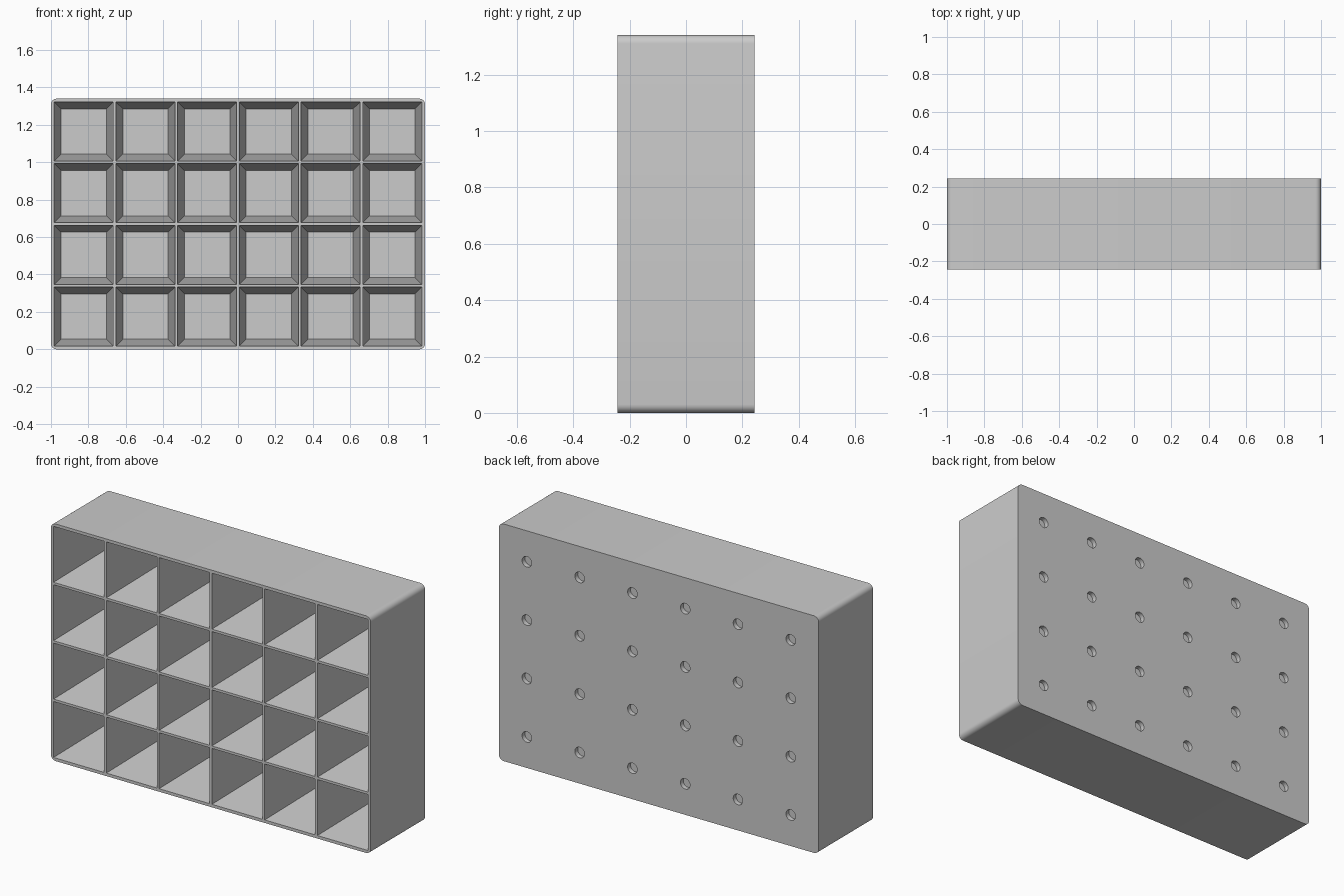
import bpy, bmesh, math
from mathutils import Matrix, Vector

if "Cube" in bpy.data.objects:
    bpy.data.objects.remove(bpy.data.objects["Cube"])

W, H, D = 2.0, 1.34, 0.486      # overall width, height, depth
PITCH = 0.33
FRONT, BACK = -D / 2, D / 2
FLOOR = 0.207                   # y of the pocket floors
CENTRES = [((i - 2.5) * PITCH, H / 2 + (j - 1.5) * PITCH)
           for i in range(6) for j in range(4)]


def finish(bm, name):
    bmesh.ops.recalc_face_normals(bm, faces=bm.faces)
    me = bpy.data.meshes.new(name)
    bm.to_mesh(me)
    bm.free()
    ob = bpy.data.objects.new(name, me)
    bpy.context.collection.objects.link(ob)
    return ob


def loft(bm, ring_a, ring_b):
    a = [bm.verts.new(p) for p in ring_a]
    b = [bm.verts.new(p) for p in ring_b]
    bm.faces.new(a)
    bm.faces.new(b)
    for i in range(len(a)):
        j = (i + 1) % len(a)
        bm.faces.new((a[i], a[j], b[j], b[i]))


def square(x, y, z, h):
    return [(x + sx * h, y, z + sz * h) for sx, sz in ((-1, -1), (1, -1), (1, 1), (-1, 1))]


def circle(x, y, z, r, n=24):
    return [(x + r * math.cos(2 * math.pi * k / n), y, z + r * math.sin(2 * math.pi * k / n))
            for k in range(n)]


def rounded_rect(y, r=0.03, n=6):
    pts = []
    for q, (sx, sz) in enumerate(((1, 1), (-1, 1), (-1, -1), (1, -1))):
        for k in range(n + 1):
            t = math.pi / 2 * (q + k / n)
            pts.append((sx * (W / 2 - r) + r * math.cos(t), y,
                        H / 2 + sz * (H / 2 - r) + r * math.sin(t)))
    return pts


# solid block with rounded long edges
bm = bmesh.new()
loft(bm, rounded_rect(FRONT), rounded_rect(BACK))
tray = finish(bm, "cell_tray")

# tapered pockets, carried slightly past the front face
open_h, floor_h, over = 0.158, 0.121, 0.02
slope = (open_h - floor_h) / (FLOOR - FRONT)
bm = bmesh.new()
for x, z in CENTRES:
    loft(bm, square(x, FRONT - over, z, open_h + slope * over), square(x, FLOOR, z, floor_h))
pockets = finish(bm, "pocket_cutter")

# drain holes: a recess in the back and a faint one in each pocket floor
bm = bmesh.new()
for x, z in CENTRES:
    loft(bm, circle(x, FLOOR + 0.005, z, 0.03), circle(x, FLOOR - 0.02, z, 0.03))
    loft(bm, circle(x, FLOOR + 0.01, z, 0.03), circle(x, BACK + 0.02, z, 0.03))
holes = finish(bm, "drain_hole_cutter")

# cut and shade
bpy.context.view_layer.objects.active = tray
tray.select_set(True)
for cutter in (pockets, holes):
    mod = tray.modifiers.new(cutter.name, 'BOOLEAN')
    mod.operation = 'DIFFERENCE'
    mod.solver = 'EXACT'
    mod.object = cutter
    bpy.ops.object.modifier_apply(modifier=mod.name)
    bpy.data.objects.remove(cutter)
bpy.ops.object.shade_smooth_by_angle(angle=math.radians(30))
